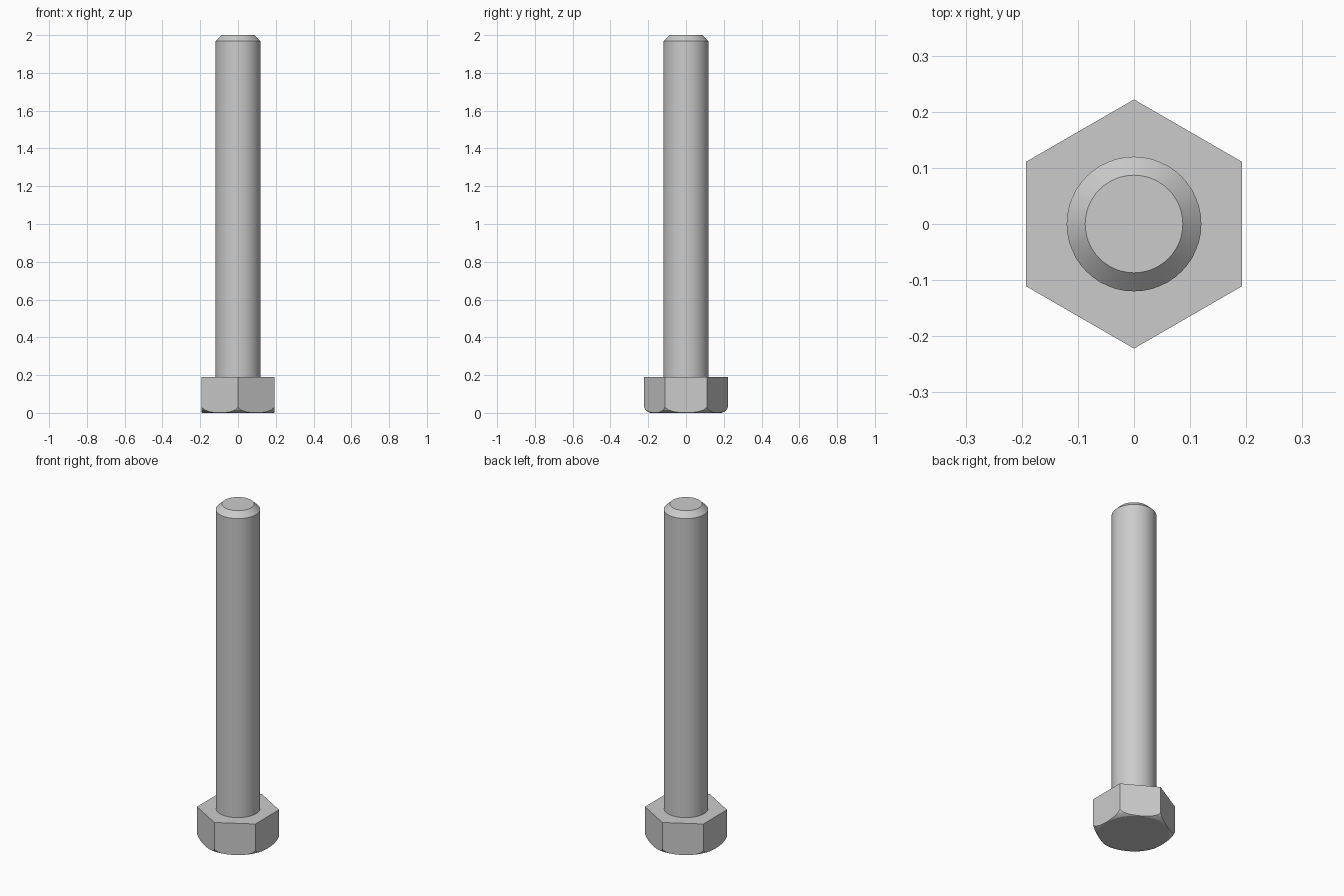
import bpy, bmesh, math

if "Cube" in bpy.data.objects:
    bpy.data.objects.remove(bpy.data.objects["Cube"])

HEX_R, HEAD_H = 0.222, 0.19


def lathe(name, profile, sides, start=0.0, cap_bottom=True):
    """Revolve (radius, z) points around z and cap the ends."""
    bm = bmesh.new()
    rings = []
    for r, z in profile:
        angles = [start + 2 * math.pi * i / sides for i in range(sides)]
        rings.append([bm.verts.new((r * math.cos(a), r * math.sin(a), z)) for a in angles])
    for lo, hi in zip(rings, rings[1:]):
        for i in range(sides):
            j = (i + 1) % sides
            bm.faces.new((lo[i], lo[j], hi[j], hi[i]))
    bm.faces.new(rings[-1])
    if cap_bottom:
        bm.faces.new(rings[0][::-1])
    mesh = bpy.data.meshes.new(name)
    bm.to_mesh(mesh)
    bm.free()
    obj = bpy.data.objects.new(name, mesh)
    bpy.context.collection.objects.link(obj)
    return obj


def smooth(obj, degrees):
    bpy.ops.object.select_all(action='DESELECT')
    obj.select_set(True)
    bpy.context.view_layer.objects.active = obj
    bpy.ops.object.shade_smooth_by_angle(angle=math.radians(degrees))


# Hexagonal head with corners pointing along y
head = lathe("hex_head", [(HEX_R, 0), (HEX_R, HEAD_H)], 6, math.pi / 2)

# Rounded cone that trims the lower corners of the head
trim = lathe("head_chamfer_cutter",
             [(0.188, 0), (0.202, 0.006), (0.214, 0.016), (0.225, 0.035),
              (0.26, 0.08), (0.26, 0.3)], 72)
for v in trim.data.vertices[:72]:
    v.co *= 0.99
    v.co.z = -0.002
trim.hide_render = True
trim.hide_set(True)

mod = head.modifiers.new("corner_chamfer", 'BOOLEAN')
mod.operation = 'INTERSECT'
mod.solver = 'EXACT'
mod.object = trim
bpy.context.view_layer.objects.active = head
head.select_set(True)
bpy.ops.object.modifier_apply(modifier=mod.name)
bpy.data.objects.remove(trim)
smooth(head, 20)

# Round shank with a chamfered tip
shank = lathe("shank", [(0.12, HEAD_H), (0.12, 1.968), (0.087, 2.0)], 48,
              cap_bottom=False)
smooth(shank, 30)
